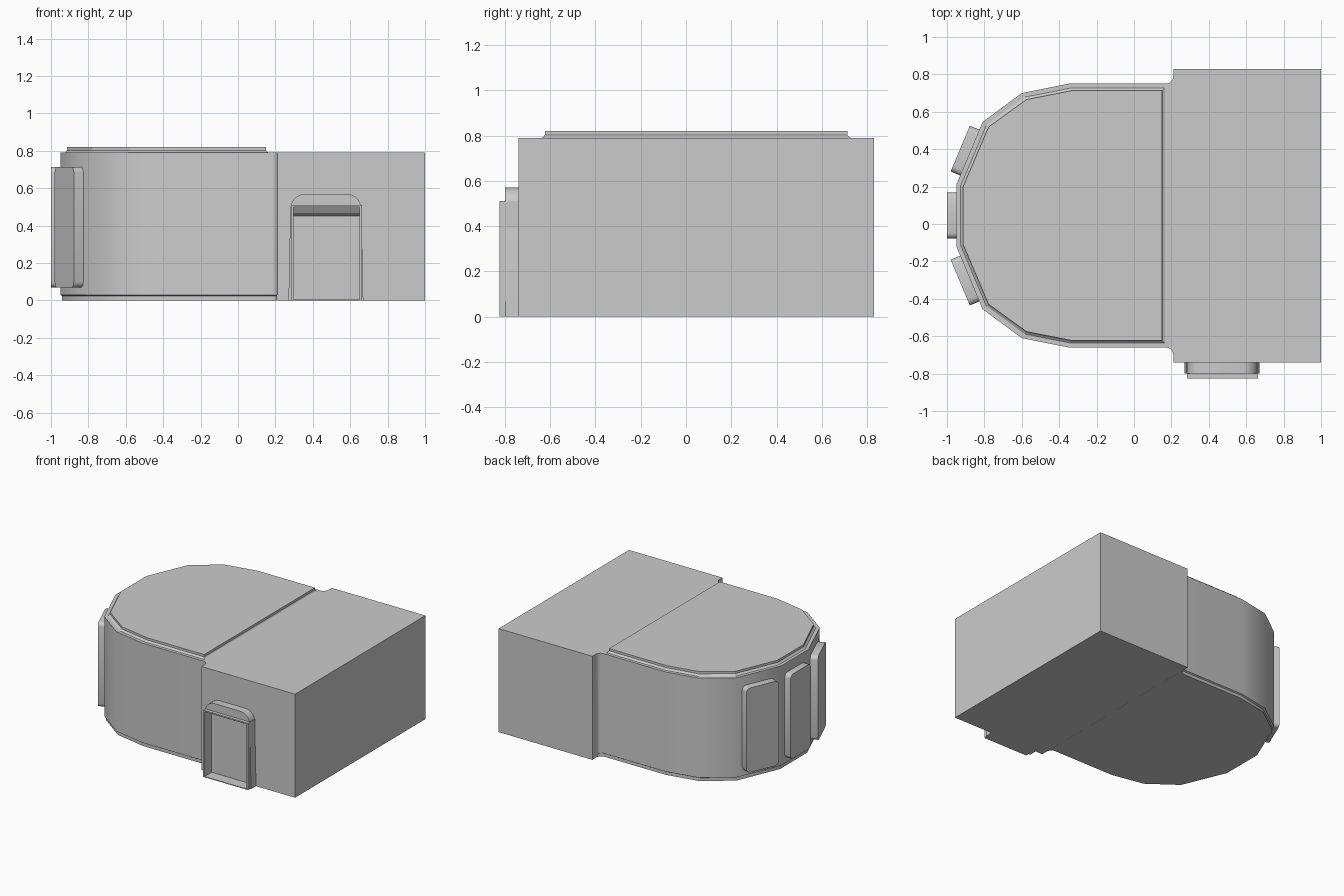
import bpy, bmesh, math
from mathutils import Vector, Matrix

if "Cube" in bpy.data.objects:
    bpy.data.objects.remove(bpy.data.objects["Cube"])

CY = 0.045  # symmetry line of the rounded wing


def loft(name, rings, smooth=None):
    """Skin a list of matching point rings and cap both ends."""
    bm = bmesh.new()
    loops = [[bm.verts.new(p) for p in ring] for ring in rings]
    n = len(loops[0])
    for a, b in zip(loops, loops[1:]):
        for i in range(n):
            j = (i + 1) % n
            bm.faces.new((a[i], a[j], b[j], b[i]))
    bm.faces.new(loops[0][::-1])
    bm.faces.new(loops[-1])
    bmesh.ops.recalc_face_normals(bm, faces=bm.faces[:])
    mesh = bpy.data.meshes.new(name)
    bm.to_mesh(mesh)
    bm.free()
    ob = bpy.data.objects.new(name, mesh)
    bpy.context.collection.objects.link(ob)
    if smooth:
        bpy.ops.object.select_all(action='DESELECT')
        ob.select_set(True)
        bpy.context.view_layer.objects.active = ob
        bpy.ops.object.shade_smooth_by_angle(angle=math.radians(smooth))
    return ob


def box(name, x0, x1, y0, y1, z0, z1):
    return loft(name, [[(x0, y0, z), (x1, y0, z), (x1, y1, z), (x0, y1, z)]
                       for z in (z0, z1)])


def arc(cx, cy, r, a0, a1, n=5):
    return [(cx + r * math.cos(math.radians(a0 + (a1 - a0) * i / n)),
             cy + r * math.sin(math.radians(a0 + (a1 - a0) * i / n)))
            for i in range(n + 1)]


# half outline of the rounded wing, mirrored about y = CY
CURVE = [(-0.35, 0.705), (-0.60, 0.655), (-0.81, 0.50), (-0.95, 0.165)]


def ring(end, inset, z):
    half = end + CURVE
    pts = half + [(x, -y) for x, y in reversed(half)]
    sx, sy = 1 - inset / 1.1, 1 - inset / 0.705
    return [(0.15 + (x - 0.15) * sx, CY + y * sy, z) for x, y in pts]


# rear block
box("main_block", 0.21, 1.0, -0.74, 0.83, 0, 0.79)

# rounded wing with recessed plinth and coved joint to the block
joint = arc(0.17, 0.745, 0.04, 0, -90)
loft("rounded_wing", [ring(joint, 0.01, 0), ring(joint, 0.01, 0.024),
                      ring(joint, 0, 0.03), ring(joint, 0, 0.79)], 35)

# raised roof slab with a small flared foot
corner = [(0.15, 0.705)]
foot = [(0.168, 0.705)]
loft("roof_slab", [ring(foot, 0.022, 0.789), ring([(0.156, 0.705)], 0.030, 0.795),
                   ring(corner, 0.037, 0.803), ring(corner, 0.037, 0.82)])


# three window plates with rounded corners around the curved end
def window(name, cx, cy, angle, width):
    w, z0, z1, r = width / 2, 0.07, 0.715, 0.03
    prof = (arc(w - r, z1 - r, r, 0, 90, 3) + arc(-w + r, z1 - r, r, 90, 180, 3)
            + arc(-w + r, z0 + r, r, 180, 270, 3) + arc(w - r, z0 + r, r, 270, 360, 3))
    turn = Matrix.Rotation(math.radians(angle), 3, 'Z')
    rings = [[turn @ Vector((d, u, v)) + Vector((cx, cy, 0)) for u, v in prof]
             for d in (0.01, -0.052)]
    loft(name, rings, 35)


window("middle_window", -0.948, CY, 0, 0.245)
for side, label in ((1, "back"), (-1, "front")):
    window(label + "_window", -0.881, CY + side * 0.338, -side * 22.7, 0.265)

# door surround: arched frame around an open recess
outer = ([(0.27, 0)] + arc(0.36, 0.49, 0.08, 180, 90)
         + arc(0.58, 0.49, 0.08, 90, 0) + [(0.67, 0)])
inner = [(0.655, 0), (0.655, 0.51), (0.29, 0.51), (0.29, 0)]
loft("door_frame", [[(x, y, z) for x, z in outer + inner] for y in (-0.735, -0.80)], 35)

# sloped underside of the door head
head = [(-0.80, 0.512), (-0.77, 0.468), (-0.735, 0.45), (-0.735, 0.512)]
loft("door_head", [[(x, y, z) for y, z in head] for x in (0.29, 0.655)])

# thin projecting lining and threshold
for label, x in (("left", 0.284), ("right", 0.65)):
    box(label + "_door_lining", x, x + 0.012, -0.825, -0.735, 0, 0.51)
box("door_lintel", 0.284, 0.662, -0.825, -0.795, 0.50, 0.51)
box("door_threshold", 0.284, 0.662, -0.825, -0.735, 0, 0.006)
